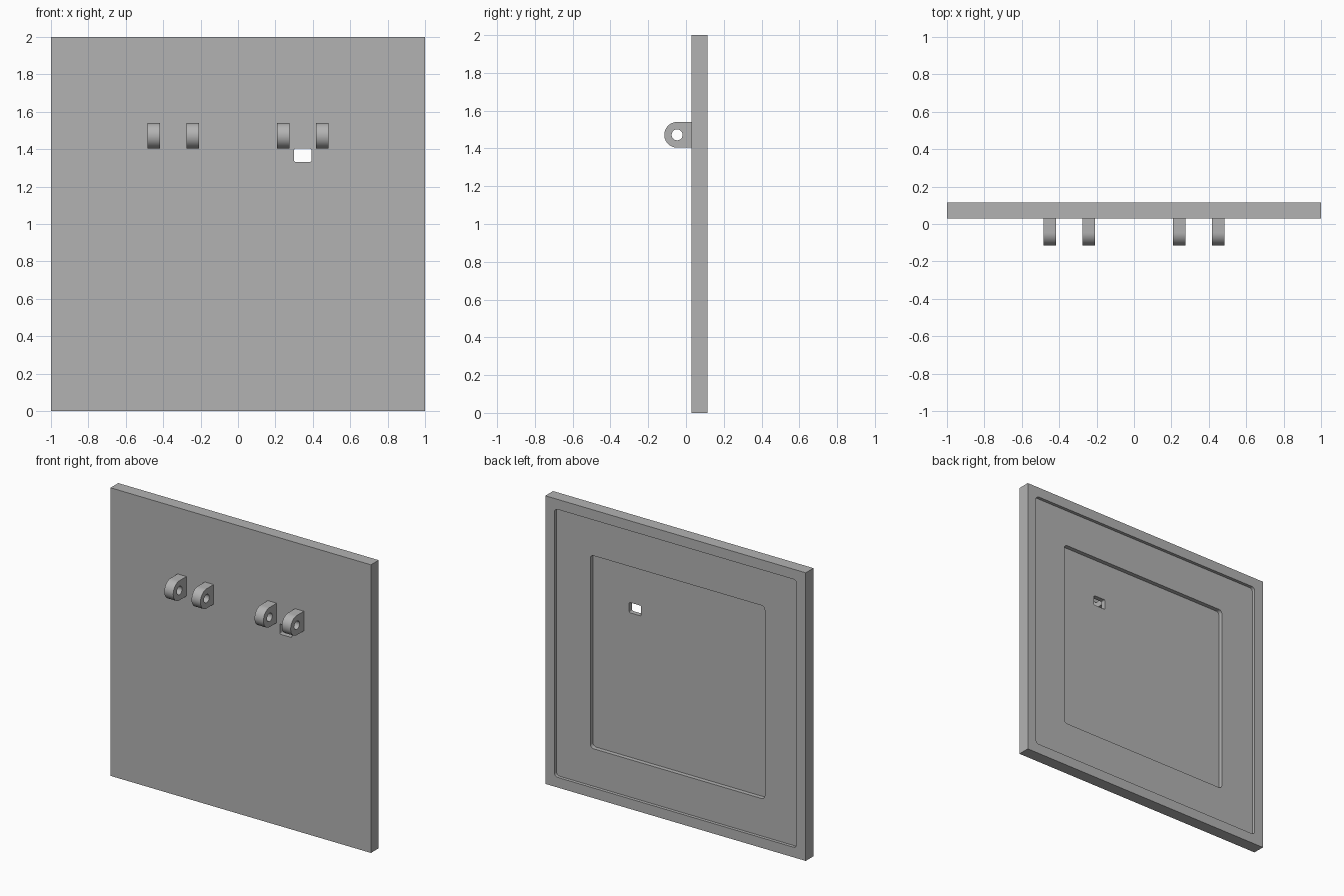
import bpy, bmesh
from math import sin, cos, pi
from mathutils import Vector

if "Cube" in bpy.data.objects:
    bpy.data.objects.remove(bpy.data.objects["Cube"], do_unlink=True)

grey = bpy.data.materials.new("plain grey")
grey.use_nodes = True
GREY = (0.45, 0.45, 0.45, 1)
grey.diffuse_color = GREY
grey.node_tree.nodes["Principled BSDF"].inputs["Base Color"].default_value = GREY


def arc(cu, cv, r, start, end, steps):
    return [(cu + r * cos(start + (end - start) * i / steps),
             cv + r * sin(start + (end - start) * i / steps)) for i in range(steps + 1)]


def rounded_rect(u0, u1, v0, v1, r):
    corners = [(u1 - r, v1 - r), (u0 + r, v1 - r), (u0 + r, v0 + r), (u1 - r, v0 + r)]
    return [p for i, (u, v) in enumerate(corners)
            for p in arc(u, v, r, i * pi / 2, (i + 1) * pi / 2, 6)]


def prism(name, profile, axis, start, end):
    """Extrude a profile along x (profile is y, z) or along y (profile is x, z)."""
    bm = bmesh.new()
    place = (lambda u, v: (start, u, v)) if axis == "x" else (lambda u, v: (u, start, v))
    face = bm.faces.new([bm.verts.new(place(u, v)) for u, v in profile])
    shift = Vector((end - start, 0, 0) if axis == "x" else (0, end - start, 0))
    new = bmesh.ops.extrude_face_region(bm, geom=[face])["geom"]
    bmesh.ops.translate(bm, vec=shift, verts=[g for g in new if isinstance(g, bmesh.types.BMVert)])
    bmesh.ops.recalc_face_normals(bm, faces=bm.faces)
    mesh = bpy.data.meshes.new(name)
    bm.to_mesh(mesh)
    bm.free()
    mesh.materials.append(grey)
    obj = bpy.data.objects.new(name, mesh)
    bpy.context.scene.collection.objects.link(obj)
    return obj


def activate(obj):
    bpy.ops.object.select_all(action="DESELECT")
    obj.select_set(True)
    bpy.context.view_layer.objects.active = obj


def cut(obj, cutter):
    cutter.hide_render = True
    mod = obj.modifiers.new("cut", "BOOLEAN")
    mod.operation, mod.solver, mod.object = "DIFFERENCE", "EXACT", cutter
    activate(obj)
    bpy.ops.object.modifier_apply(modifier=mod.name)
    bpy.data.objects.remove(cutter, do_unlink=True)


def smooth(obj):
    activate(obj)
    bpy.ops.object.shade_smooth_by_angle(angle=pi / 6)


FRONT, BACK, MID = 0.03, 0.115, 1.0

# Square panel with two stepped pockets in the back and a small through window
panel = prism("panel", [(-1, 0), (1, 0), (1, 2), (-1, 2)], "y", FRONT, BACK)
for half, depth in ((0.93, 0.022), (0.67, 0.052)):
    outline = rounded_rect(-half, half, MID - half, MID + half, 0.025)
    cut(panel, prism("pocket_cutter", outline, "y", BACK - depth, BACK + 0.1))
cut(panel, prism("window_cutter", rounded_rect(0.3, 0.392, 1.332, 1.403, 0.008),
                 "y", FRONT - 0.1, BACK + 0.1))
smooth(panel)

# Two pairs of hinge lugs, rounded at the front and drilled through
LUG_Y, LUG_Z, LUG_R, WIDTH = -0.047, 1.472, 0.068, 0.068
lug_profile = [(FRONT, LUG_Z + LUG_R)] + arc(LUG_Y, LUG_Z, LUG_R, pi / 2, 3 * pi / 2, 24) \
    + [(FRONT, LUG_Z - LUG_R)]
hole_profile = arc(LUG_Y, LUG_Z, 0.029, 0, 2 * pi, 32)[:-1]
for side, sign in (("left", 1), ("right", -1)):
    for place, x in (("inner", 0.242), ("outer", 0.451)):
        x0 = sign * x - WIDTH / 2
        lug = prism(f"hinge_lug_{side}_{place}", lug_profile, "x", x0, x0 + WIDTH)
        cut(lug, prism("hole_cutter", hole_profile, "x", x0 - 0.05, x0 + WIDTH + 0.05))
        smooth(lug)
